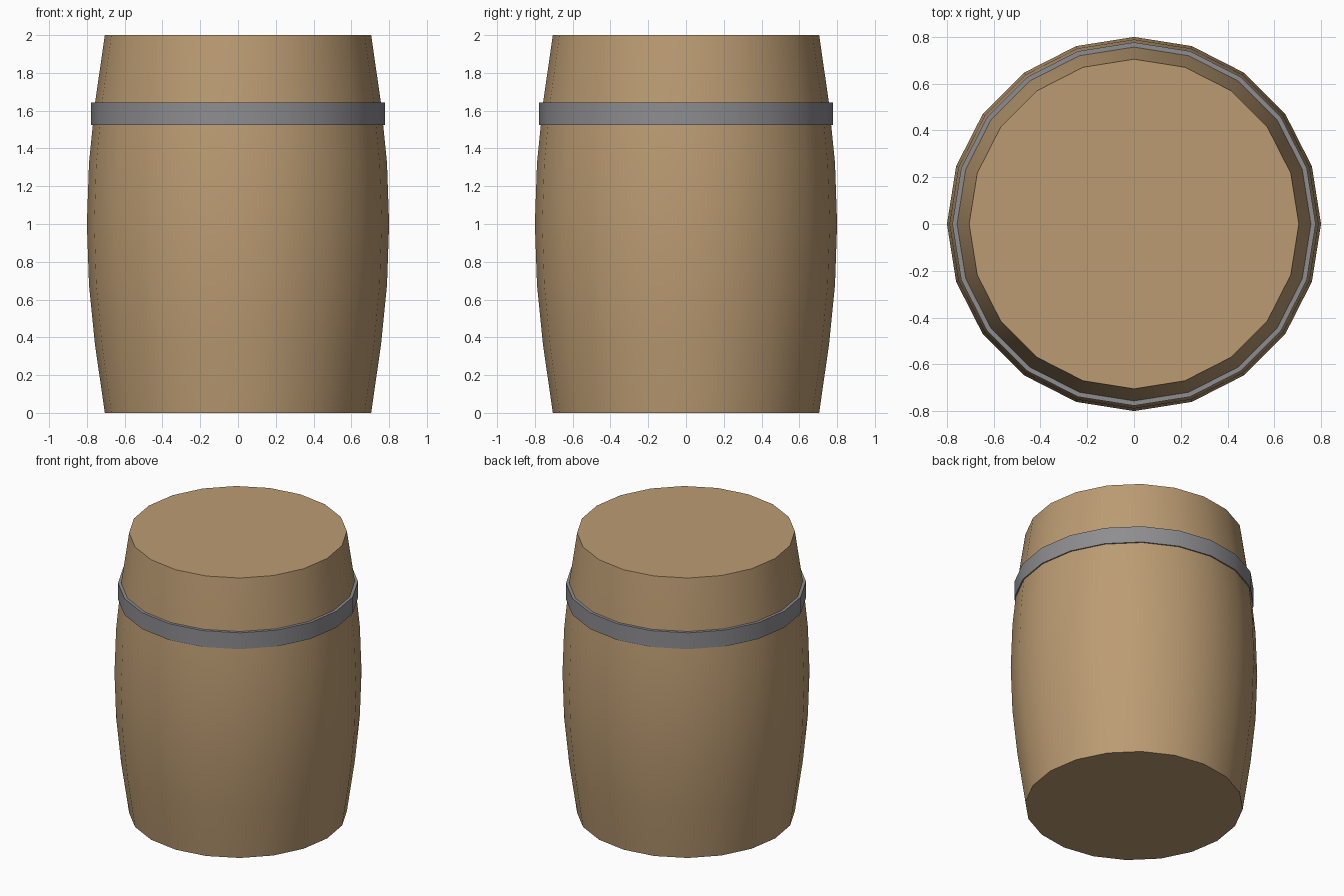
import bpy
import bmesh
import math

SIDES = 20

cube = bpy.data.objects.get("Cube")
if cube:
    bpy.data.objects.remove(cube, do_unlink=True)


def make_material(name, rgb):
    mat = bpy.data.materials.new(name)
    mat.use_nodes = True
    mat.diffuse_color = (*rgb, 1)
    mat.node_tree.nodes["Principled BSDF"].inputs["Base Color"].default_value = (*rgb, 1)
    return mat


def lathe(name, profile, mat, closed=False):
    """Spin a (radius, height) profile around z; open profiles get flat end caps."""
    bm = bmesh.new()
    rings = []
    for r, z in profile:
        angles = [math.tau * i / SIDES for i in range(SIDES)]
        rings.append([bm.verts.new((r * math.cos(a), r * math.sin(a), z)) for a in angles])
    pairs = list(zip(rings, rings[1:]))
    if closed:
        pairs.append((rings[-1], rings[0]))
    else:
        bm.faces.new(rings[0][::-1])
        bm.faces.new(rings[-1])
    for low, high in pairs:
        for i in range(SIDES):
            j = (i + 1) % SIDES
            bm.faces.new((low[i], low[j], high[j], high[i]))
    bmesh.ops.recalc_face_normals(bm, faces=bm.faces)
    mesh = bpy.data.meshes.new(name)
    bm.to_mesh(mesh)
    bm.free()
    mesh.materials.append(mat)
    obj = bpy.data.objects.new(name, mesh)
    bpy.context.collection.objects.link(obj)
    bpy.ops.object.select_all(action="DESELECT")
    obj.select_set(True)
    bpy.context.view_layer.objects.active = obj
    bpy.ops.object.shade_smooth_by_angle(angle=math.radians(30))
    return obj


wood = make_material("wood", (0.50, 0.33, 0.17))
iron = make_material("iron", (0.27, 0.27, 0.285))

# Bulging wooden body, symmetric about mid height
half = [(0.705, 0), (0.757, 0.36), (0.789, 0.68)]
body = half + [(0.80, 1.0)] + [(r, 2 - z) for r, z in reversed(half)]
lathe("barrel_body", body, wood)

# Single straight hoop near the top
lathe("upper_hoop", [(0.755, 1.525), (0.777, 1.525), (0.777, 1.642), (0.755, 1.642)], iron, closed=True)
